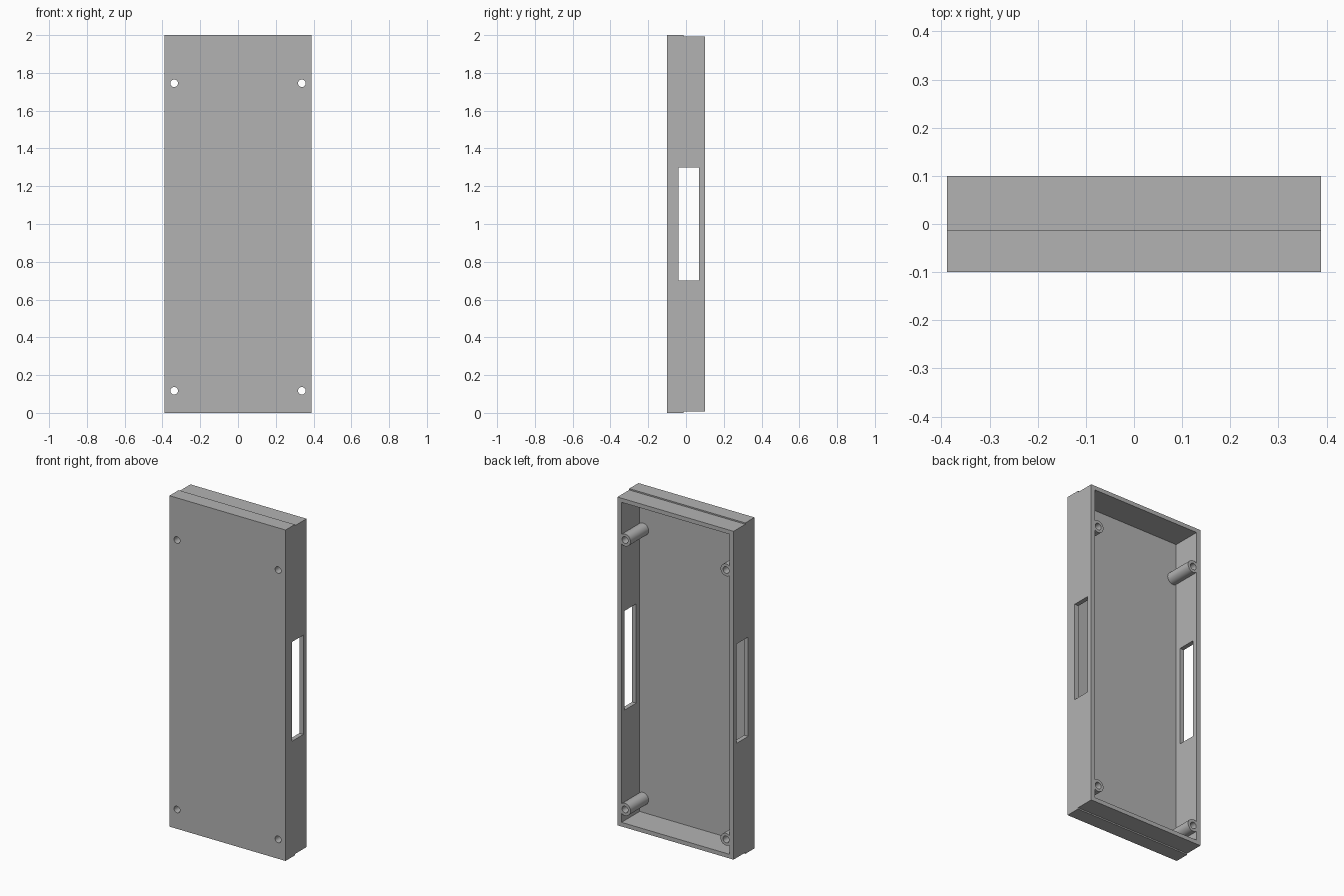
import bpy
import bmesh
from math import pi
from mathutils import Matrix

if "Cube" in bpy.data.objects:
    bpy.data.objects.remove(bpy.data.objects["Cube"], do_unlink=True)

HALF_W, HALF_D, HEIGHT = 0.388, 0.1, 2.0
WALL = 0.027
STEP_Y, STEP = -0.012, 0.008
POST_X, POST_Z = 0.338, (0.117, 1.745)


def finish(name, bm):
    bmesh.ops.recalc_face_normals(bm, faces=bm.faces)
    mesh = bpy.data.meshes.new(name)
    bm.to_mesh(mesh)
    bm.free()
    obj = bpy.data.objects.new(name, mesh)
    bpy.context.collection.objects.link(obj)
    return obj


def box(name, low, high):
    bm = bmesh.new()
    size = [b - a for a, b in zip(low, high)]
    centre = [(a + b) / 2 for a, b in zip(low, high)]
    bmesh.ops.create_cube(bm, size=1, matrix=Matrix.Translation(centre) @ Matrix.Diagonal((*size, 1)))
    return finish(name, bm)


def four_rods(name, radius, length):
    """Rods along y at the four screw positions."""
    bm = bmesh.new()
    for x in (-POST_X, POST_X):
        for z in POST_Z:
            bmesh.ops.create_cone(
                bm, cap_ends=True, segments=40, radius1=radius, radius2=radius, depth=length,
                matrix=Matrix.Translation((x, 0, z)) @ Matrix.Rotation(pi / 2, 4, "X"))
    return finish(name, bm)


def cut(target, cutter):
    """Subtract the cutter, then discard it."""
    cutter.hide_render = True
    mod = target.modifiers.new("cut", "BOOLEAN")
    mod.operation, mod.solver, mod.object = "DIFFERENCE", "EXACT", cutter
    bpy.context.view_layer.objects.active = target
    bpy.ops.object.modifier_apply(modifier=mod.name)
    bpy.data.objects.remove(cutter, do_unlink=True)


# Outer case: stepped side profile extruded across the width
profile = [(-HALF_D, 0), (STEP_Y, 0), (STEP_Y, STEP), (HALF_D, STEP),
           (HALF_D, HEIGHT - STEP), (STEP_Y, HEIGHT - STEP), (STEP_Y, HEIGHT), (-HALF_D, HEIGHT)]
bm = bmesh.new()
face = bm.faces.new([bm.verts.new((-HALF_W, y, z)) for y, z in profile])
side = bmesh.ops.extrude_face_region(bm, geom=[face])
bmesh.ops.translate(bm, vec=(2 * HALF_W, 0, 0),
                    verts=[v for v in side["geom"] if isinstance(v, bmesh.types.BMVert)])
case = finish("case_shell", bm)

# Hollow interior, leaving the screw posts standing
cavity = box("cavity", (WALL - HALF_W, WALL - HALF_D, 0.033), (HALF_W - WALL, 0.2, HEIGHT - 0.033))
cut(cavity, four_rods("screw_posts", 0.037, 0.8))
cut(case, cavity)

# Side windows and screw holes
cut(case, box("side_windows", (-1, -0.04, 0.7), (1, 0.07, 1.3)))
cut(case, four_rods("screw_holes", 0.02, 0.8))

# Single grey material
grey = bpy.data.materials.new("plain_grey")
grey.use_nodes = True
colour = (0.45, 0.45, 0.45, 1)
grey.diffuse_color = colour
grey.node_tree.nodes["Principled BSDF"].inputs["Base Color"].default_value = colour
case.data.materials.clear()
case.data.materials.append(grey)

bpy.ops.object.select_all(action="DESELECT")
case.select_set(True)
bpy.context.view_layer.objects.active = case
bpy.ops.object.shade_smooth_by_angle(angle=pi / 6)
